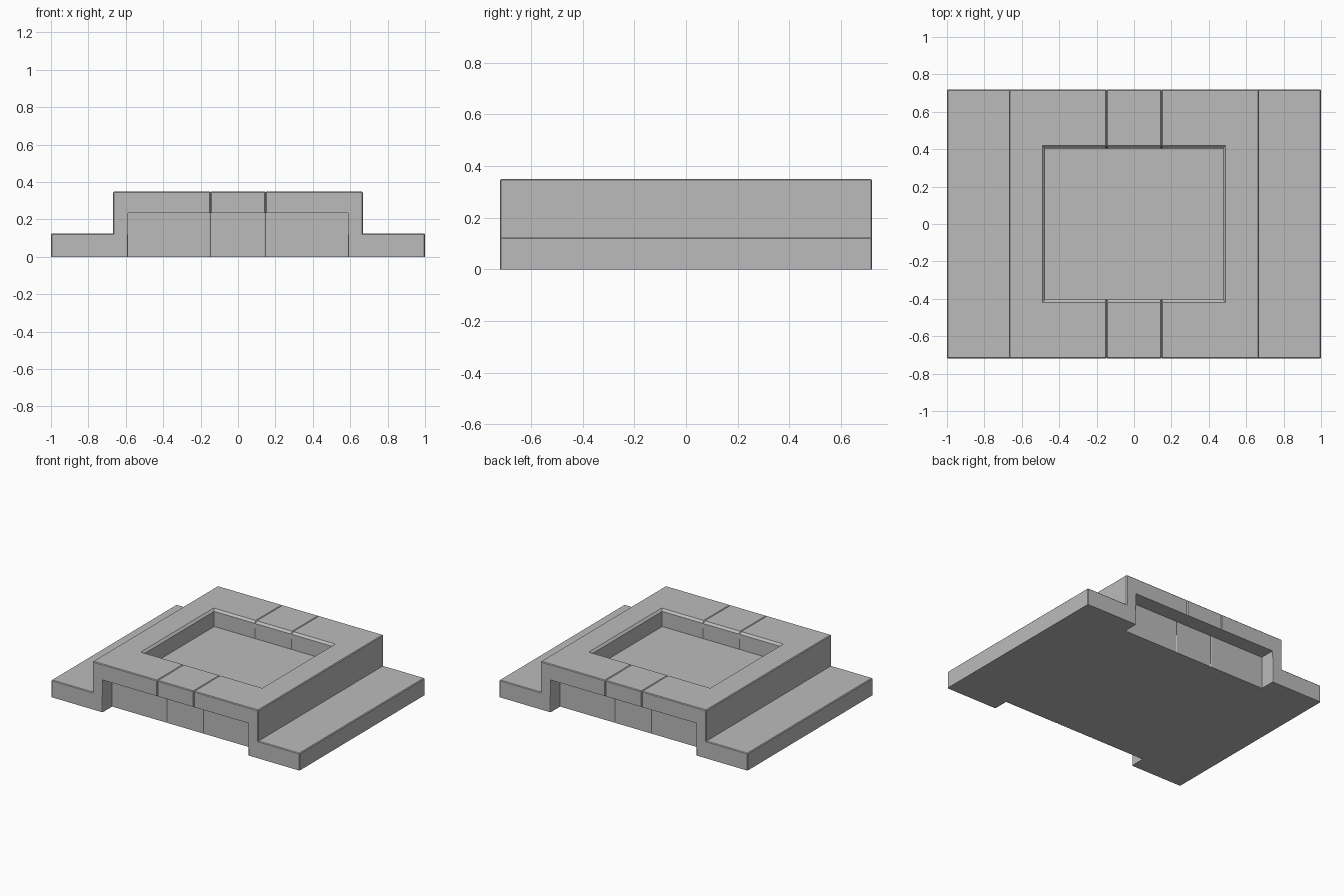
import bpy, bmesh

old = bpy.data.objects.get("Cube")
if old:
    bpy.data.objects.remove(old, do_unlink=True)

HALF_Y, TOP, FLANGE = 0.72, 0.35, 0.125
SEAM, HUMP = 0.147, 0.667
FLOOR, CEILING = 0.225, 0.235

grey = bpy.data.materials.new("plain grey")
grey.use_nodes = True
grey.diffuse_color = (0.5, 0.5, 0.5, 1)
grey.node_tree.nodes["Principled BSDF"].inputs["Base Color"].default_value = (0.5, 0.5, 0.5, 1)


def loft(name, loops):
    """Closed solid through a stack of matching loops."""
    bm = bmesh.new()
    rings = [[bm.verts.new(p) for p in loop] for loop in loops]
    n = len(rings[0])
    bm.faces.new(rings[0])
    bm.faces.new(rings[-1])
    for a, b in zip(rings, rings[1:]):
        for i in range(n):
            j = (i + 1) % n
            bm.faces.new((a[i], a[j], b[j], b[i]))
    bmesh.ops.recalc_face_normals(bm, faces=bm.faces)
    mesh = bpy.data.meshes.new(name)
    bm.to_mesh(mesh)
    bm.free()
    obj = bpy.data.objects.new(name, mesh)
    bpy.context.collection.objects.link(obj)
    mesh.materials.append(grey)
    return obj


def extrude(name, profile, y0, y1):
    return loft(name, [[(x, y, z) for x, z in profile] for y in (y0, y1)])


def rect(w, d, z):
    return [(-w, -d, z), (w, -d, z), (w, d, z), (-w, d, z)]


# Cutters: chamfered top pocket, and a shallow notch at each end
notch = [(-0.587, -0.1), (0.587, -0.1), (0.587, CEILING), (-0.587, CEILING)]
cutters = [
    loft("pocket_cutter", [rect(0.475, 0.405, FLOOR), rect(0.475, 0.405, 0.335),
                           rect(0.505, 0.435, 0.365)]),
    extrude("front_notch_cutter", notch, -0.9, -0.61),
    extrude("back_notch_cutter", notch, 0.61, 0.9),
]


def finish(obj):
    """Cut the recesses, then ease the exposed outer edges."""
    for cutter in cutters:
        mod = obj.modifiers.new(cutter.name, 'BOOLEAN')
        mod.operation, mod.solver, mod.object = 'DIFFERENCE', 'EXACT', cutter
    deps = bpy.context.evaluated_depsgraph_get()
    mesh = bpy.data.meshes.new_from_object(obj.evaluated_get(deps))
    obj.modifiers.clear()
    bm = bmesh.new()
    bm.from_mesh(mesh)
    bmesh.ops.remove_doubles(bm, verts=bm.verts, dist=0.0001)
    bm.normal_update()

    def exposed(e):
        if len(e.link_faces) != 2 or e.calc_face_angle_signed() < 1.2:
            return False
        zs = [v.co.z for v in e.verts]
        return max(zs) > 0.01 and not (min(zs) > 0.2 and max(zs) < 0.24)

    bmesh.ops.bevel(bm, geom=[e for e in bm.edges if exposed(e)], offset=0.005,
                    segments=1, affect='EDGES', clamp_overlap=True)
    bm.to_mesh(mesh)
    bm.free()
    obj.data = mesh


# Stepped side sections with flanges
step = [(SEAM, 0), (1, 0), (1, FLANGE), (HUMP, FLANGE), (HUMP, TOP), (SEAM, TOP)]
for name, side in (("left_section", 1), ("right_section", -1)):
    finish(extrude(name, [(side * x, z) for x, z in step], -HALF_Y, HALF_Y))

# Middle section between the two seams
middle = [(-SEAM, 0), (SEAM, 0), (SEAM, TOP), (-SEAM, TOP)]
finish(extrude("middle_section", middle, -HALF_Y, HALF_Y))

for cutter in cutters:
    bpy.data.objects.remove(cutter, do_unlink=True)
